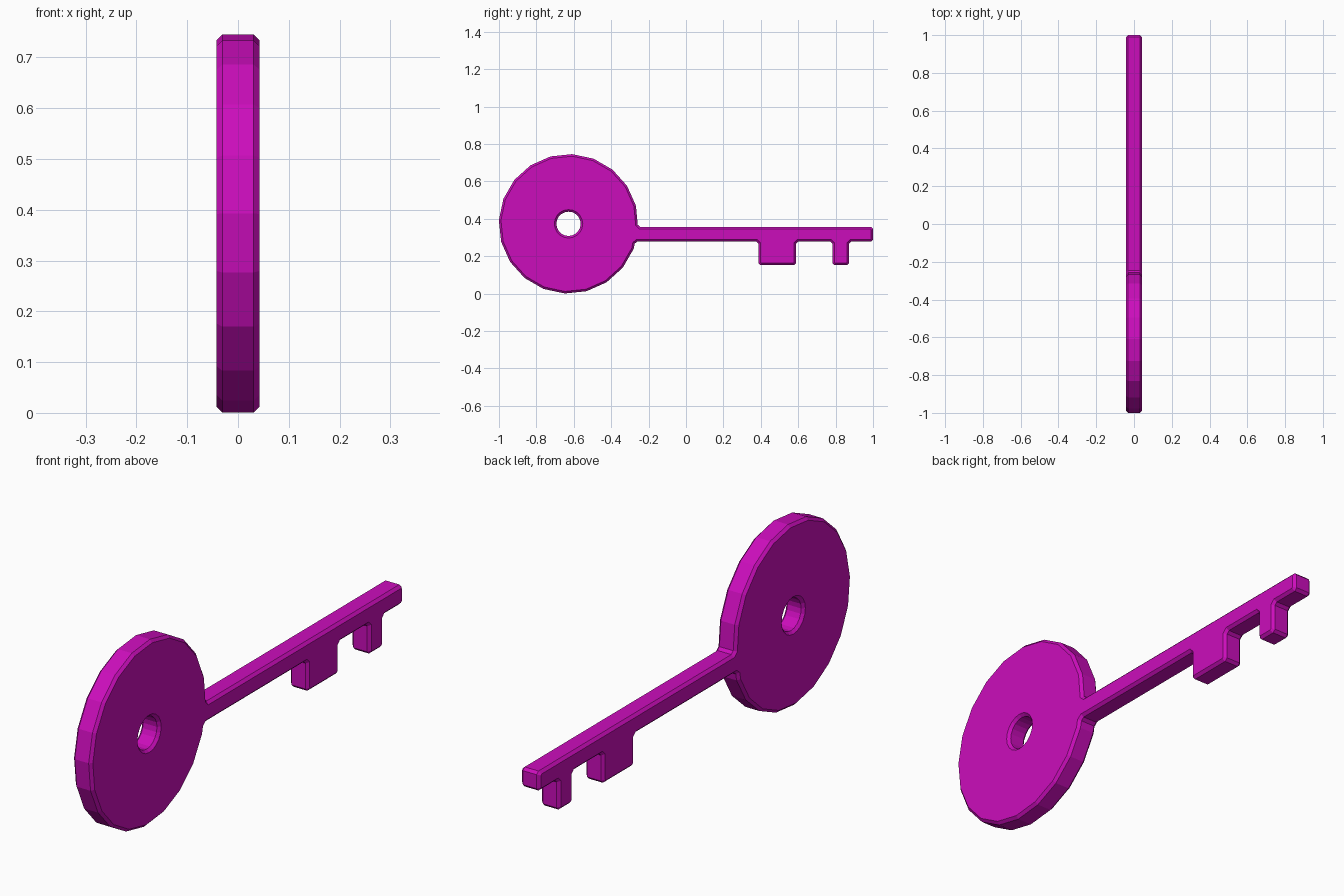
import bpy
from math import radians, cos, sin, tan
from mathutils import Vector

if "Cube" in bpy.data.objects:
    bpy.data.objects.remove(bpy.data.objects["Cube"])

CY, CZ, R = -0.628, 0.373, 0.373      # centre and radius of the round bow
HALF, CHAMFER = 0.042, 0.011          # half thickness, edge chamfer
TOP, LOW, TOOTH = 0.357, 0.278, 0.152  # shaft top, shaft underside, tooth tips


def ring(cy, cz, r, start, count, step):
    return [Vector((cy + r * cos(radians(start + i * step)),
                    cz + r * sin(radians(start + i * step)))) for i in range(count)]


def cut_corners(pts, d):
    """Clip every sharp corner of a closed outline by distance d."""
    out = []
    for i, p in enumerate(pts):
        a = (pts[i - 1] - p).normalized()
        b = (pts[(i + 1) % len(pts)] - p).normalized()
        if a.angle(b) < radians(145):
            out += [p + a * d, p + b * d]
        else:
            out.append(p)
    return out


def add_loop(curve, pts):
    s = curve.splines.new('POLY')
    s.points.add(len(pts) - 1)
    for sp, p in zip(s.points, pts):
        sp.co = (p.x, p.y, 0, 1)
    s.use_cyclic_u = True


# Outline: 20-sided bow, then along the shaft underside with its two teeth
outline = ring(CY, CZ, R, 15, 19, 18)
outline.append(Vector((-0.272, LOW)))
for y0, y1 in ((0.388, 0.588), (0.783, 0.872)):
    outline += [Vector(c) for c in ((y0, LOW), (y0, TOOTH), (y1, TOOTH), (y1, LOW))]
outline += [Vector((1.0, LOW)), Vector((1.0, TOP)), Vector((-0.257, TOP))]

curve = bpy.data.curves.new("key", 'CURVE')
curve.dimensions = '2D'
curve.fill_mode = 'BOTH'
curve.extrude = HALF - CHAMFER
curve.bevel_depth = CHAMFER
curve.bevel_resolution = 0
curve.offset = -CHAMFER
add_loop(curve, cut_corners(outline, CHAMFER))
# Round hole through the bow
add_loop(curve, ring(CY, CZ, 0.065, 0, 20, 18))

key = bpy.data.objects.new("key", curve)
bpy.context.collection.objects.link(key)
key.rotation_euler = (radians(90), 0, radians(90))
bpy.context.view_layer.objects.active = key
key.select_set(True)
bpy.ops.object.convert(target='MESH')
key = bpy.context.object
bpy.ops.object.transform_apply(location=True, rotation=True, scale=True)

# Weld the caps to the rim and keep flat facets
bpy.ops.object.mode_set(mode='EDIT')
bpy.ops.mesh.select_all(action='SELECT')
bpy.ops.mesh.remove_doubles(threshold=0.0005)
bpy.ops.mesh.normals_make_consistent(inside=False)
bpy.ops.object.mode_set(mode='OBJECT')
bpy.ops.object.shade_flat()

mat = bpy.data.materials.new("magenta")
mat.diffuse_color = (0.6, 0.004, 0.5, 1)
mat.use_nodes = True
mat.node_tree.nodes["Principled BSDF"].inputs["Base Color"].default_value = mat.diffuse_color
key.data.materials.clear()
key.data.materials.append(mat)
